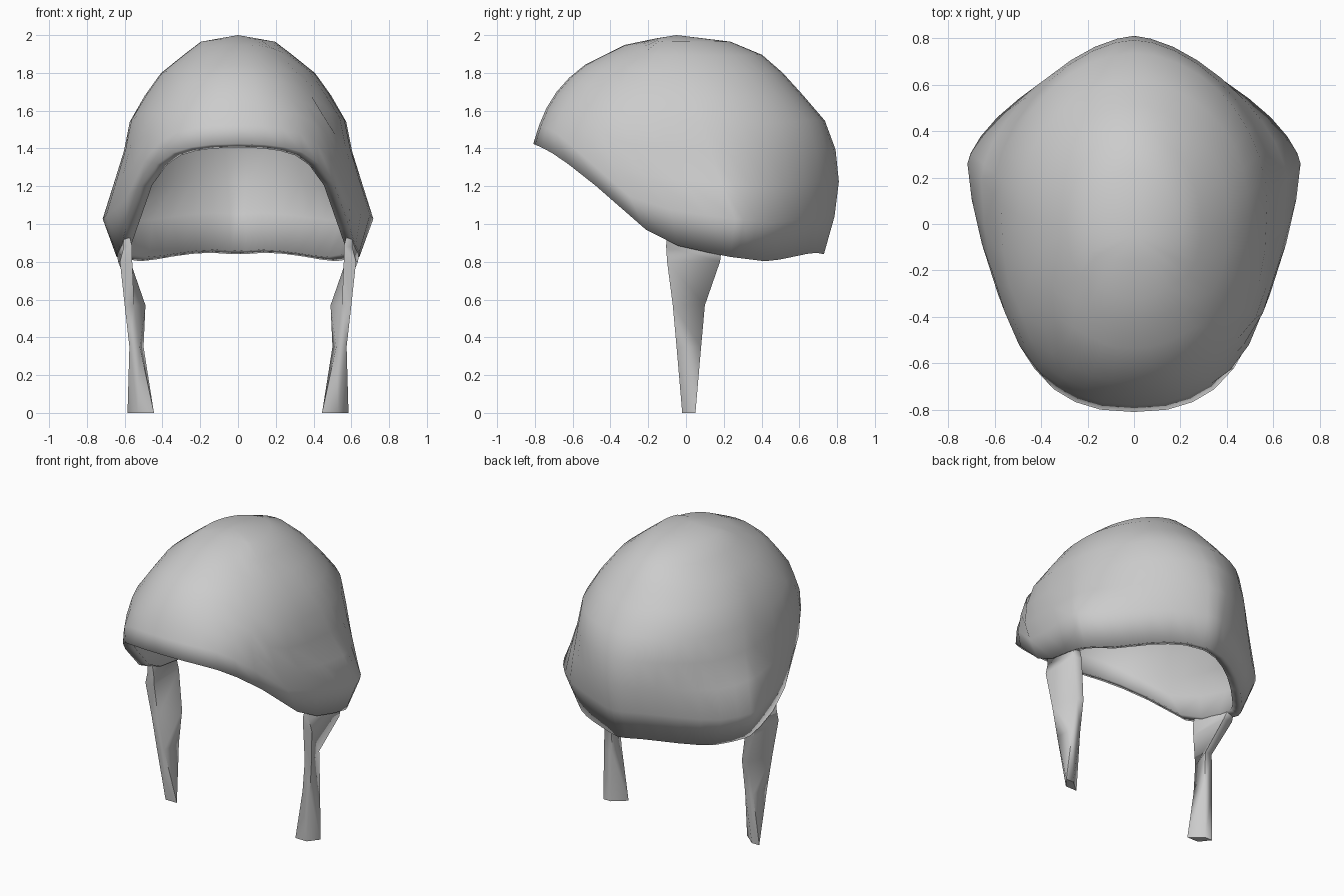
import bpy, bmesh, math

if "Cube" in bpy.data.objects:
    bpy.data.objects.remove(bpy.data.objects["Cube"])

# outline tables keyed by height: z -> front y, back y, half width, y of widest point, roundness of each half
FRONT = [(.8, -.84), (1.2, -.83), (1.42, -.81), (1.58, -.76), (1.74, -.66), (1.84, -.54), (1.96, -.3), (2, -.05)]
BACK = [(.8, .72), (.84, .73), (1.03, .785), (1.23, .81), (1.41, .79), (1.56, .73), (1.88, .44), (1.98, .2), (2, -.05)]
WIDTH = [(.8, .63), (.9, .68), (1.01, .722), (1.38, .605), (1.58, .565), (1.81, .4), (1.97, .19), (2, 0)]
CENTRE = [(.8, .23), (1.0, .27), (1.4, .12), (1.8, 0), (2, -.05)]
BACK_POWER = [(.8, 1.4), (1.05, 1.42), (1.25, 1.25), (1.6, 1), (2, 1)]
FRONT_POWER = [(.8, 1.25), (1.0, 1.2), (1.24, .91), (1.39, .8), (1.6, .88), (2, 1)]
# rim height keyed by y
RIM = [(-.81, 1.425), (-.73, 1.39), (-.54, 1.26), (-.27, 1.01), (-.11, .9), (.2, .83), (.44, .8), (.68, .85), (.73, .84)]


def lerp(table, v):
    if v <= table[0][0]:
        return table[0][1]
    for (a, p), (b, q) in zip(table, table[1:]):
        if v <= b:
            return p + (q - p) * (v - a) / (b - a)
    return table[-1][1]


def shell_point(ang, z):
    s, c = math.sin(ang), math.cos(ang)
    w, mid = lerp(WIDTH, z), lerp(CENTRE, z)
    e = lerp(FRONT_POWER if c > 0 else BACK_POWER, z)
    reach = lerp(FRONT if c > 0 else BACK, z)
    x = math.copysign(abs(s) ** e, s) * w
    return (x, mid + (reach - mid) * abs(c) ** e, z)


def make_object(name, bm):
    bmesh.ops.recalc_face_normals(bm, faces=bm.faces)
    me = bpy.data.meshes.new(name)
    bm.to_mesh(me)
    bm.free()
    ob = bpy.data.objects.new(name, me)
    bpy.context.collection.objects.link(ob)
    return ob


def smooth(ob, deg):
    bpy.ops.object.select_all(action='DESELECT')
    ob.select_set(True)
    bpy.context.view_layer.objects.active = ob
    bpy.ops.object.shade_smooth_by_angle(angle=math.radians(deg))


# domed shell, cut along the sloping rim
N, R = 36, 9
bm = bmesh.new()
apex = bm.verts.new((0, -.05, 2))
columns = []
for i in range(N):
    ang = 2 * math.pi * i / N
    rim = 1.1
    for _ in range(30):
        rim = .5 * rim + .5 * lerp(RIM, shell_point(ang, rim)[1])
    columns.append([bm.verts.new(shell_point(ang, 2 - (2 - rim) * (k / R) ** 1.6))
                    for k in range(1, R + 1)])
for i in range(N):
    a, b = columns[i], columns[(i + 1) % N]
    bm.faces.new((apex, a[0], b[0]))
    for k in range(R - 1):
        bm.faces.new((a[k], a[k + 1], b[k + 1], b[k]))
shell = make_object("helmet_shell", bm)
smooth(shell, 60)
sol = shell.modifiers.new("thickness", 'SOLIDIFY')
sol.thickness = .065
sol.offset = -1

# side straps: corners outer front, outer back, inner back, inner front at each height
STRAP = [
    (1.0, (.61, -.1), (.685, .17), (.66, .17), (.59, -.1)),
    (.88, (.605, -.105), (.645, .19), (.6, .19), (.56, -.105)),
    (.8, (.625, -.1), (.635, .18), (.57, .18), (.56, -.1)),
    (.57, (.60, -.07), (.54, .1), (.49, .1), (.55, -.07)),
    (.35, (.575, -.05), (.56, .08), (.50, .08), (.52, -.05)),
    (0, (.53, -.02), (.585, .05), (.53, .05), (.445, -.02)),
]
for side, name in ((1, "left_strap"), (-1, "right_strap")):
    bm = bmesh.new()
    rings = [[bm.verts.new((side * x, y, z)) for x, y in pts] for z, *pts in STRAP]
    for a, b in zip(rings, rings[1:]):
        for j in range(4):
            m = (j + 1) % 4
            bm.faces.new((a[j], a[m], b[m], b[j]))
    bm.faces.new(rings[0])
    bm.faces.new(rings[-1])
    smooth(make_object(name, bm), 85)
